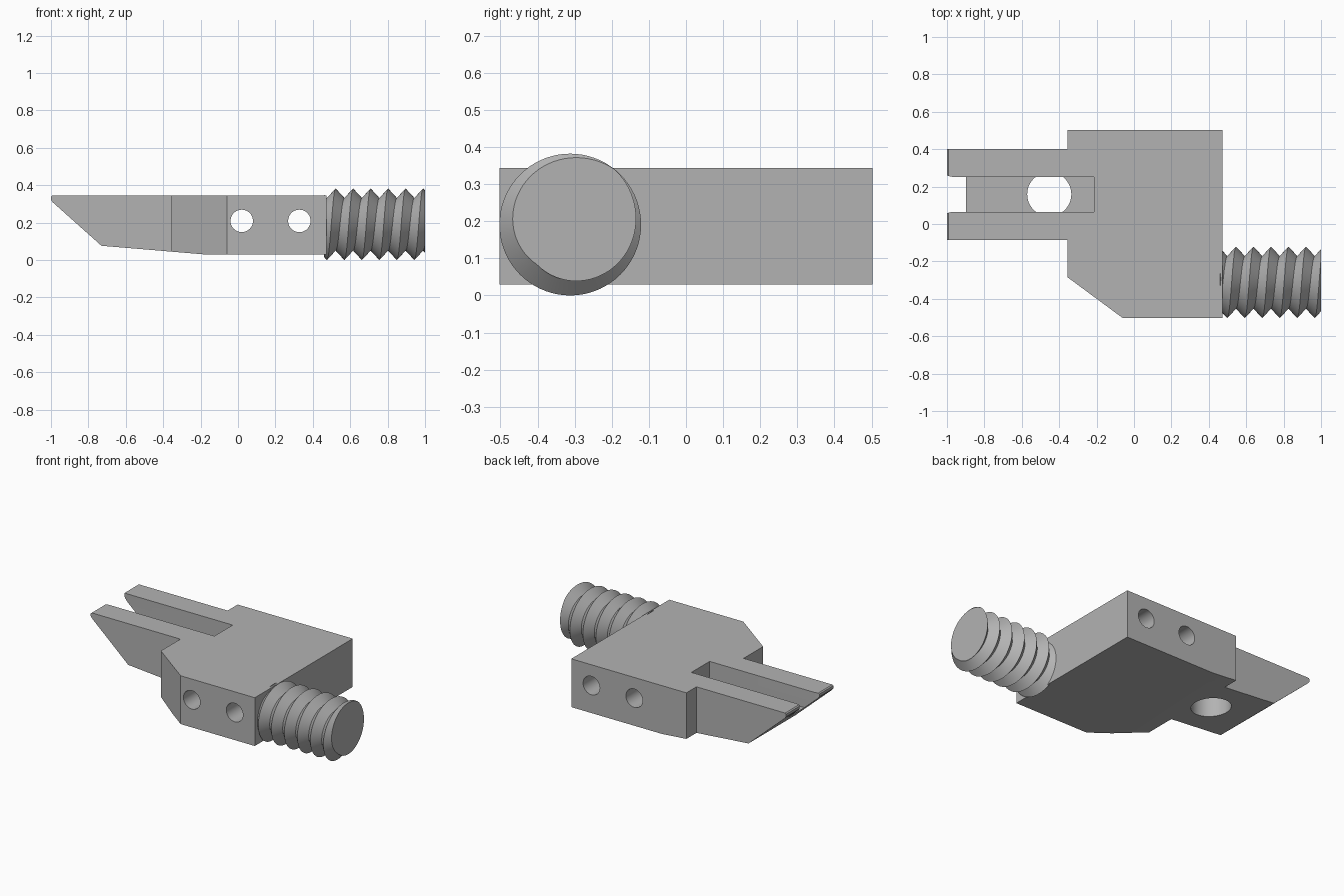
import bpy, bmesh
from math import pi, cos, sin, radians
from mathutils import Matrix, Vector

cube = bpy.data.objects.get("Cube")
if cube:
    bpy.data.objects.remove(cube, do_unlink=True)

grey = bpy.data.materials.new("plain grey")
grey.use_nodes = True
grey.diffuse_color = (0.45, 0.45, 0.45, 1)
grey.node_tree.nodes["Principled BSDF"].inputs["Base Color"].default_value = grey.diffuse_color


def finish(bm, name):
    bmesh.ops.recalc_face_normals(bm, faces=bm.faces)
    mesh = bpy.data.meshes.new(name)
    bm.to_mesh(mesh)
    bm.free()
    mesh.materials.append(grey)
    ob = bpy.data.objects.new(name, mesh)
    bpy.context.collection.objects.link(ob)
    return ob


def prism(name, points, to_3d, low, high):
    """Extrude a flat outline between two levels."""
    bm = bmesh.new()
    face = bm.faces.new([bm.verts.new(to_3d(a, b, low)) for a, b in points])
    new = bmesh.ops.extrude_face_region(bm, geom=[face])["geom"]
    shift = Vector(to_3d(0, 0, high)) - Vector(to_3d(0, 0, low))
    bmesh.ops.translate(bm, vec=shift, verts=[v for v in new if isinstance(v, bmesh.types.BMVert)])
    return finish(bm, name)


def plan(a, b, level):
    return (a, b, level)


def side(a, b, level):
    return (a, level, b)


def circle(x, y, r, n=48):
    return [(x + r * cos(2 * pi * i / n), y + r * sin(2 * pi * i / n)) for i in range(n)]


def boolean(ob, tool, operation):
    mod = ob.modifiers.new(tool.name, "BOOLEAN")
    mod.object, mod.operation, mod.solver = tool, operation, "EXACT"
    bpy.context.view_layer.objects.active = ob
    bpy.ops.object.modifier_apply(modifier=mod.name)
    bpy.data.objects.remove(tool, do_unlink=True)


def smooth(ob):
    bpy.ops.object.select_all(action="DESELECT")
    ob.select_set(True)
    bpy.context.view_layer.objects.active = ob
    bpy.ops.object.shade_smooth_by_angle(angle=radians(30))


# Body: plan outline intersected with the tapering side outline
body = prism("body", [(0.473, -0.503), (0.473, 0.503), (-0.355, 0.503), (-0.355, 0.4),
                      (-1, 0.4), (-1, -0.085), (-0.355, -0.085), (-0.355, -0.285),
                      (-0.06, -0.503)], plan, -0.1, 0.5)
taper = prism("taper", [(0.6, 0.03), (0.6, 0.344), (-0.993, 0.344), (-1, 0.338), (-1, 0.322),
                        (-0.99, 0.308), (-0.73, 0.076), (-0.18, 0.03)], side, -1, 1)
boolean(body, taper, "INTERSECT")

# Slot between the prongs, slightly flared at the mouth
floor = 0.226
slot = prism("slot", [(-0.215, 0.065), (-0.215, 0.252), (-0.97, 0.252), (-0.99, 0.256),
                      (-1.02, 0.268), (-1.02, 0.049), (-0.99, 0.061), (-0.97, 0.065)],
             plan, floor, 0.6)
boolean(body, slot, "DIFFERENCE")

# Vertical hole through the slot floor and two cross holes
boolean(body, prism("floor_hole", circle(-0.453, 0.159, 0.118), plan, -0.1, floor + 0.001), "DIFFERENCE")
for x in (0.02, 0.328):
    boolean(body, prism("cross_hole", circle(x, 0.209, 0.06), side, -1, 1), "DIFFERENCE")
smooth(body)

# Threaded stud: one continuous crest and root helix, trimmed flat at both ends
pitch, crest_r, root_r, steps, turns = 0.0935, 0.191, 0.14, 72, 10
bm = bmesh.new()
crest, root = [], []
for i in range(steps * turns + 1):
    angle = radians(50) + 2 * pi * i / steps
    x = 1 + 2 * pitch - pitch * i / steps
    for row, r, dx in ((crest, crest_r, 0), (root, root_r, -pitch / 2)):
        row.append(bm.verts.new((x + dx, r * cos(angle), r * sin(angle))))
for i in range(steps * turns):
    bm.faces.new((crest[i], crest[i + 1], root[i + 1], root[i]))
    if i + steps < steps * turns:
        bm.faces.new((root[i], root[i + 1], crest[i + steps + 1], crest[i + steps]))
for x, direction in ((1, 1), (0.46, -1)):
    cut = bmesh.ops.bisect_plane(bm, geom=bm.verts[:] + bm.edges[:] + bm.faces[:], dist=1e-6,
                                 plane_co=(x, 0, 0), plane_no=(direction, 0, 0), clear_outer=True)
    rim = [e for e in cut["geom_cut"] if isinstance(e, bmesh.types.BMEdge)]
    bmesh.ops.contextual_create(bm, geom=rim)
bmesh.ops.transform(bm, matrix=Matrix.Translation((0, -0.312, 0.191)), verts=bm.verts)
smooth(finish(bm, "threaded_stud"))
